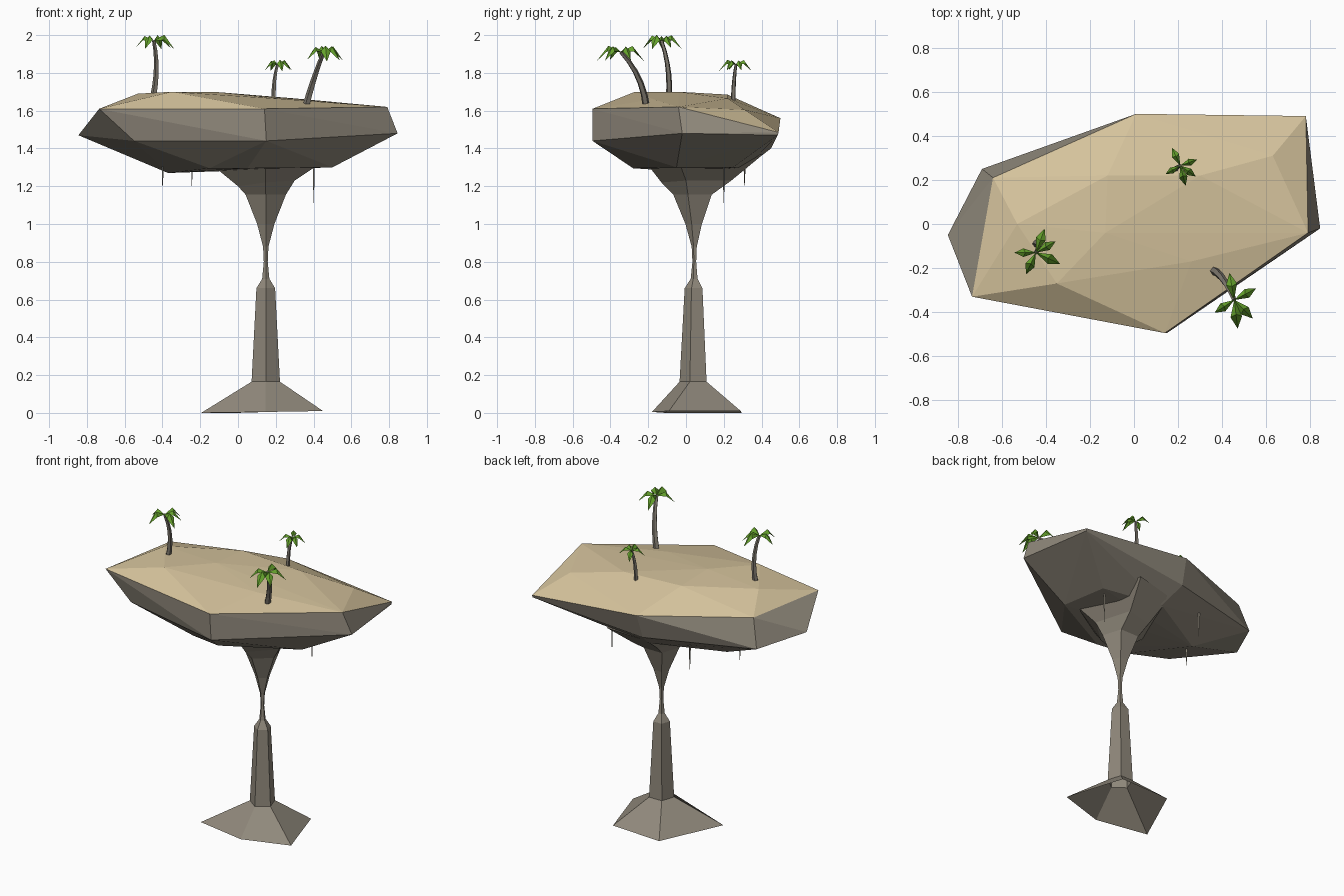
import bpy, bmesh, math
from mathutils import Vector

if "Cube" in bpy.data.objects:
    bpy.data.objects.remove(bpy.data.objects["Cube"])


def material(name, rgb):
    m = bpy.data.materials.new(name)
    m.diffuse_color = (*rgb, 1)
    m.use_nodes = True
    m.node_tree.nodes["Principled BSDF"].inputs["Base Color"].default_value = m.diffuse_color
    return m


SAND = material("sand", (0.66, 0.54, 0.33))
ROCK = material("rock", (0.28, 0.25, 0.20))
BARK = material("bark", (0.20, 0.18, 0.15))
LEAF = material("leaf", (0.13, 0.36, 0.025))


def finish(name, bm, *mats):
    me = bpy.data.meshes.new(name)
    bm.to_mesh(me)
    bm.free()
    for m in mats:
        me.materials.append(m)
    ob = bpy.data.objects.new(name, me)
    bpy.context.collection.objects.link(ob)
    return ob


def loft(name, rings, mat, cap_start=True, cap_end=True):
    """Skin a list of equal-length point rings."""
    bm = bmesh.new()
    vs = [[bm.verts.new(p) for p in r] for r in rings]
    n = len(rings[0])
    for a, b in zip(vs, vs[1:]):
        for i in range(n):
            j = (i + 1) % n
            bm.faces.new((a[i], a[j], b[j], b[i]))
    if cap_start:
        bm.faces.new(vs[0][::-1])
    if cap_end:
        bm.faces.new(vs[-1])
    return finish(name, bm, mat)


# Island: faceted hull; faces joining only sand points form the beach
sand_pts = [(-.735, -.33, 1.61), (.14, -.495, 1.61), (.79, -.04, 1.62),
            (.78, .49, 1.485), (.01, .50, 1.56), (-.64, .21, 1.61),
            (-.35, -.27, 1.70), (-.13, -.04, 1.70), (-.53, .0, 1.69),
            (-.12, .22, 1.685), (.26, -.17, 1.66), (.30, .22, 1.665),
            (.63, .31, 1.605)]
rock_pts = [(-.845, -.05, 1.47), (-.69, .25, 1.43), (-.55, -.33, 1.44),
            (.15, -.495, 1.44), (.845, -.02, 1.48), (.78, .485, 1.47),
            (.0, .45, 1.40), (-.37, .10, 1.27), (-.15, -.25, 1.295),
            (.05, -.28, 1.295), (.50, -.05, 1.30), (.45, .25, 1.30),
            (.05, .32, 1.30)]
bm = bmesh.new()
top = {bm.verts.new(p) for p in sand_pts}
for p in rock_pts:
    bm.verts.new(p)
bmesh.ops.convex_hull(bm, input=bm.verts[:])
for f in bm.faces:
    f.material_index = 0 if all(v in top for v in f.verts) else 1
bmesh.ops.delete(bm, geom=[v for v in bm.verts if not v.link_faces], context='VERTS')
finish("island", bm, SAND, ROCK)


# Pedestal: five-sided stem with splayed foot, narrow neck and flared head
def pentagon(z, r, cx=.147, cy=.045):
    return [(cx + r * math.sin(k * math.tau / 5),
             cy - r * math.cos(k * math.tau / 5), z) for k in range(5)]


foot = [(.145, -.18, .005), (.45, -.09, .01), (.33, .29, .01),
        (-.01, .295, .0), (-.195, -.11, .0)]
head = [(.145, -.20, 1.31), (.42, -.03, 1.31), (.29, .41, 1.37),
        (.03, .37, 1.34), (-.11, -.05, 1.29)]
shoulder = [(.145, -.13, 1.22), (.30, .0, 1.23), (.23, .24, 1.23),
            (.06, .21, 1.22), (.0, .0, 1.20)]
rings = [foot] + [pentagon(z, r) for z, r in
                  ((.165, .079), (.66, .052), (.71, .020), (.80, .011),
                   (.88, .015), (1.0, .048), (1.155, .112))] + [shoulder, head]
loft("pedestal", rings, ROCK, cap_start=False)

# Thin roots hanging below the island
for i, (x, y, z0, z1) in enumerate(((.40, .20, 1.36, 1.11), (-.245, .31, 1.36, 1.20),
                                    (-.40, .01, 1.32, 1.19))):
    tri = [[(x + r * math.cos(a), y + r * math.sin(a), z)
            for a in (0, math.tau / 3, 2 * math.tau / 3)]
           for z, r in ((z1, .001), ((z0 + z1) / 2, .005), (z0, .007))]
    loft(f"hanging_root_{i + 1}", tri, ROCK)


# Palms: bent tapering trunk and folded drooping fronds
def palm(tag, base, bend, crown, radius, length, angles):
    base, bend, crown = Vector(base), Vector(bend), Vector(crown)
    rings = []
    for k in range(6):
        t = k / 5
        c = base * (1 - t) ** 2 + bend * 2 * t * (1 - t) + crown * t * t
        tan = ((bend - base) * (1 - t) + (crown - bend) * t).normalized()
        u = tan.cross(Vector((0, 1, 0))).normalized()
        v = tan.cross(u)
        r = radius * (1 - .45 * t)
        rings.append([c + r * (u * math.cos(a) + v * math.sin(a))
                      for a in [i * math.tau / 5 for i in range(5)]])
    loft(f"palm_trunk_{tag}", rings, BARK)

    bm = bmesh.new()
    for i, deg in enumerate(angles):
        a = math.radians(deg)
        d = Vector((math.cos(a), math.sin(a), 0))
        s = Vector((-d.y, d.x, 0))
        L = length * (1, .9, 1.05, .85, .95)[i]
        up = Vector((0, 0, L))
        root = bm.verts.new(crown)
        ridge = bm.verts.new(crown + d * L * .5 + up * .26)
        left = bm.verts.new(crown + d * L * .58 + s * L * .2 + up * .03)
        right = bm.verts.new(crown + d * L * .58 - s * L * .2 + up * .03)
        tip = bm.verts.new(crown + d * L - up * .38)
        for f in ((root, ridge, left), (root, right, ridge),
                  (left, ridge, tip), (ridge, right, tip)):
            bm.faces.new(f)
    finish(f"palm_fronds_{tag}", bm, LEAF)


palm("left", (-.45, -.09, 1.66), (-.415, -.08, 1.83), (-.445, -.13, 1.97),
     .018, .115, (70, 30, -25, 180, -115))
palm("back", (.19, .25, 1.63), (.185, .25, 1.76), (.21, .265, 1.845),
     .014, .09, (115, 20, -75, 210, -35))
palm("right", (.36, -.21, 1.62), (.405, -.23, 1.79), (.455, -.345, 1.91),
     .020, .125, (100, 28, -83, 213, -45))
